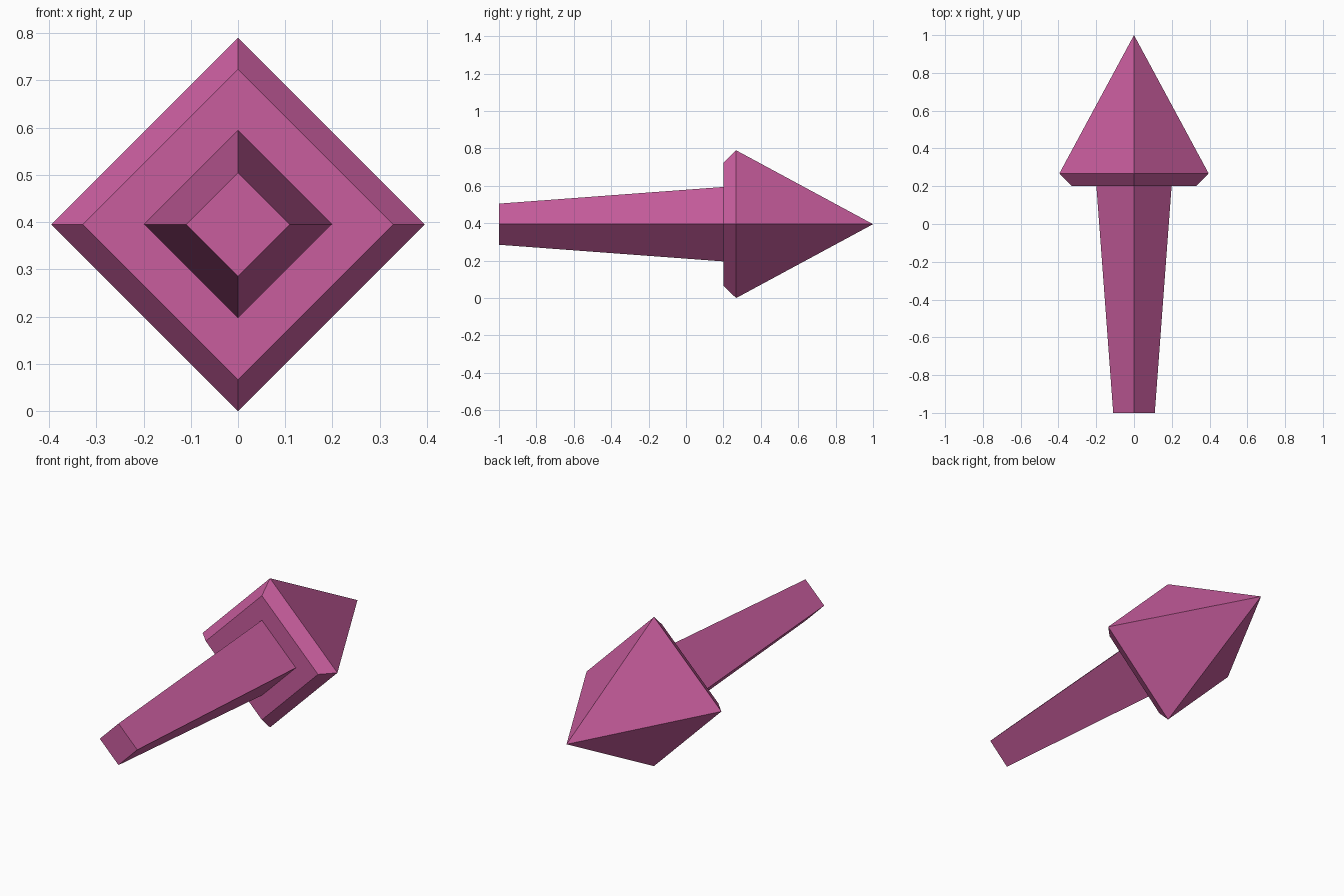
import bpy
import bmesh
from math import cos, sin, pi

cube = bpy.data.objects.get("Cube")
if cube:
    bpy.data.objects.remove(cube, do_unlink=True)

CENTRE_Z = 0.395
SIDES = 4

pink = bpy.data.materials.new("pink")
pink.use_nodes = True
colour = (0.58, 0.11, 0.34, 1)
pink.diffuse_color = colour
pink.node_tree.nodes["Principled BSDF"].inputs["Base Color"].default_value = colour


def diamond_loft(name, sections):
    """Loft diamond sections (y, radius) along y; radius 0 makes a point."""
    bm = bmesh.new()
    rings = []
    for y, r in sections:
        count = SIDES if r else 1
        rings.append([bm.verts.new((r * cos(2 * pi * i / SIDES), y,
                                    r * sin(2 * pi * i / SIDES)))
                      for i in range(count)])
    for a, b in zip(rings, rings[1:]):
        for i in range(SIDES):
            j = (i + 1) % SIDES
            tip = [b[0]] if len(b) == 1 else [b[j], b[i]]
            bm.faces.new([a[i], a[j]] + tip)
    for ring in (rings[0], rings[-1]):
        if len(ring) > 1:
            bm.faces.new(ring)
    bmesh.ops.recalc_face_normals(bm, faces=bm.faces)
    mesh = bpy.data.meshes.new(name)
    bm.to_mesh(mesh)
    bm.free()
    mesh.materials.append(pink)
    obj = bpy.data.objects.new(name, mesh)
    obj.location.z = CENTRE_Z
    bpy.context.collection.objects.link(obj)
    return obj


# Tapered shaft, ending just inside the head
diamond_loft("shaft", [(-1, 0.11), (0.2, 0.199), (0.22, 0.199)])

# Pointed head with a bevelled back rim
diamond_loft("arrow_head", [(0.2, 0.329), (0.268, 0.395), (1, 0)])
